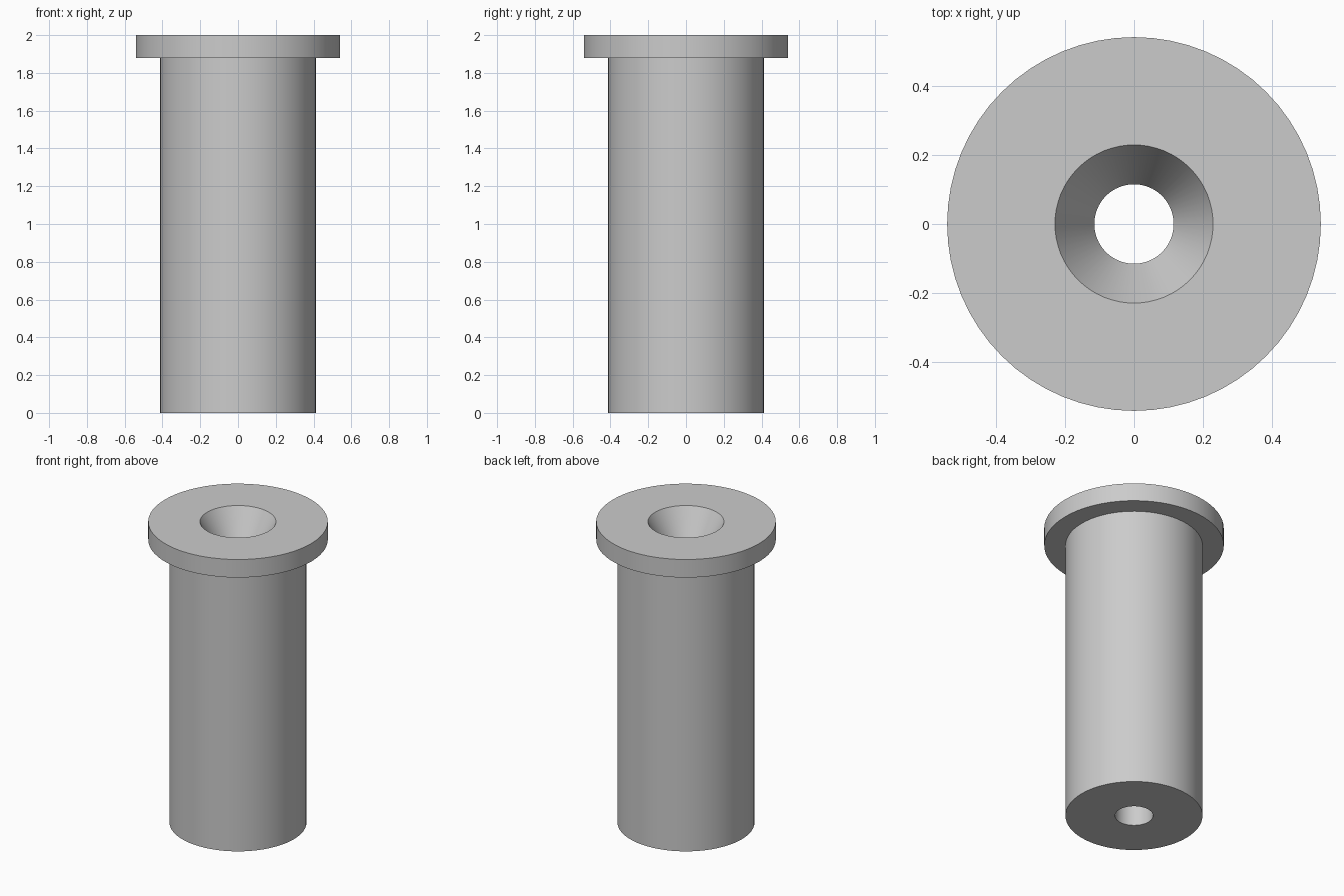
import bpy, bmesh, math

cube = bpy.data.objects.get("Cube")
if cube:
    bpy.data.objects.remove(cube, do_unlink=True)

SIDES = 64
HOLE_R, SINK_R, BODY_R, FLANGE_R = 0.115, 0.229, 0.413, 0.541
FLANGE_Z, TOP_Z, SINK_DEPTH = 1.88, 2.0, 0.2

grey = bpy.data.materials.new("light grey")
grey.use_nodes = True
colour = (0.6, 0.6, 0.6, 1)
grey.diffuse_color = colour
grey.node_tree.nodes["Principled BSDF"].inputs["Base Color"].default_value = colour


def lathe(name, profile):
    """Revolve a closed (radius, height) profile around the z axis."""
    bm = bmesh.new()
    rings = []
    for r, z in profile:
        angles = [2 * math.pi * i / SIDES for i in range(SIDES)]
        rings.append([bm.verts.new((r * math.cos(a), r * math.sin(a), z)) for a in angles])
    for k, ring in enumerate(rings):
        above = rings[(k + 1) % len(rings)]
        for i in range(SIDES):
            j = (i + 1) % SIDES
            bm.faces.new((ring[i], ring[j], above[j], above[i]))
    bmesh.ops.recalc_face_normals(bm, faces=bm.faces)
    mesh = bpy.data.meshes.new(name)
    bm.to_mesh(mesh)
    bm.free()
    obj = bpy.data.objects.new(name, mesh)
    bpy.context.collection.objects.link(obj)
    mesh.materials.append(grey)
    bpy.ops.object.select_all(action="DESELECT")
    obj.select_set(True)
    bpy.context.view_layer.objects.active = obj
    bpy.ops.object.shade_smooth_by_angle(angle=math.radians(25))
    return obj


# Flanged sleeve: body, top flange, countersink and through hole
lathe("flanged_bushing", [
    (HOLE_R, 0),
    (BODY_R, 0),
    (BODY_R, FLANGE_Z),
    (FLANGE_R, FLANGE_Z),
    (FLANGE_R, TOP_Z),
    (SINK_R, TOP_Z),
    (HOLE_R, TOP_Z - SINK_DEPTH),
])
